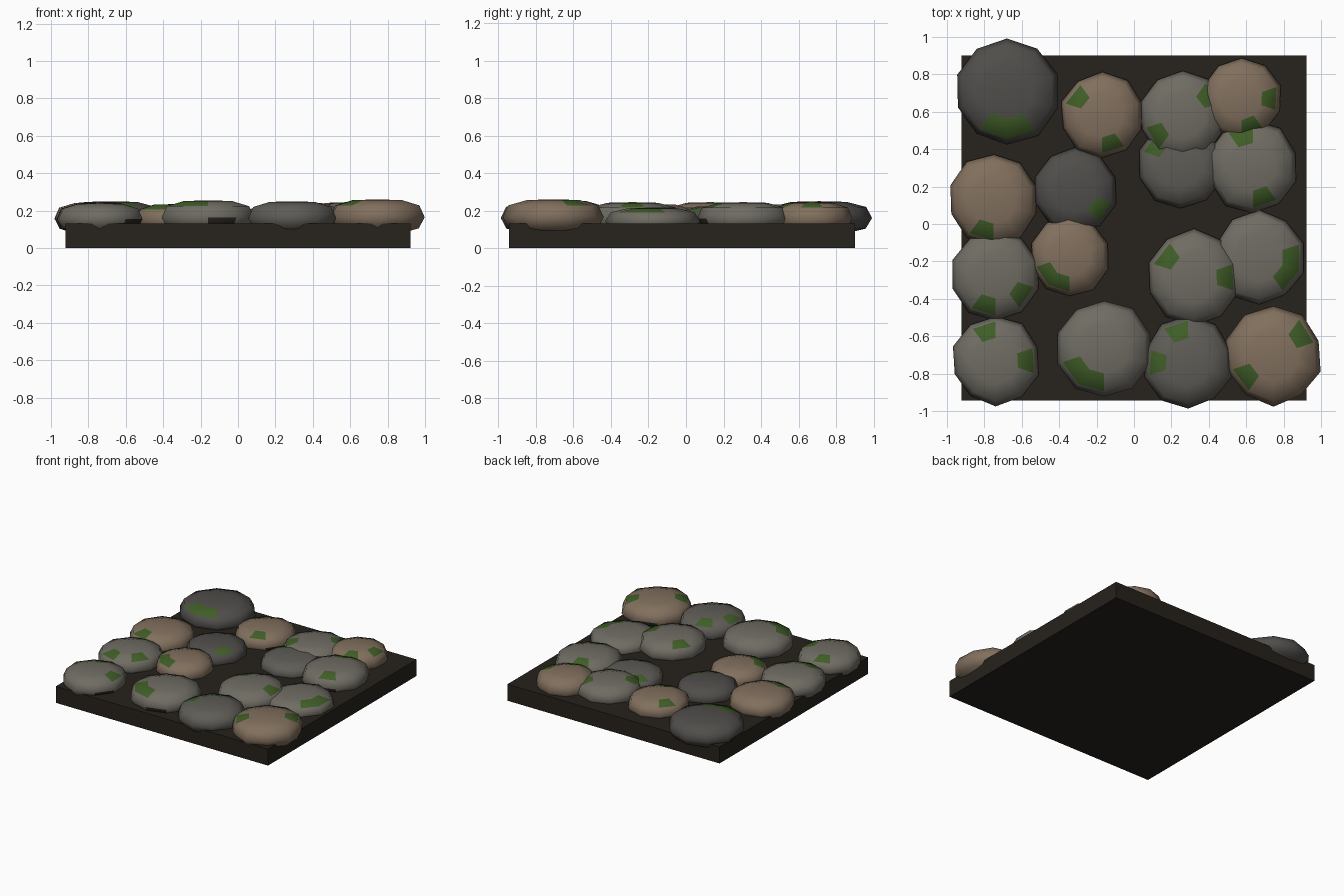
import bpy, bmesh, math, random

if "Cube" in bpy.data.objects:
    bpy.data.objects.remove(bpy.data.objects["Cube"])

random.seed(4)


def material(name, rgb):
    m = bpy.data.materials.new(name)
    m.diffuse_color = (*rgb, 1)
    m.use_nodes = True
    m.node_tree.nodes["Principled BSDF"].inputs["Base Color"].default_value = m.diffuse_color
    return m


MATS = {
    "tan": material("tan stone", (0.22, 0.16, 0.11)),
    "grey": material("grey stone", (0.16, 0.15, 0.125)),
    "slate": material("slate stone", (0.115, 0.108, 0.095)),
    "dark": material("dark stone", (0.08, 0.076, 0.07)),
}
MOSS = material("moss", (0.05, 0.11, 0.02))
DIRT = material("dirt", (0.02, 0.016, 0.012))

# earth slab
bpy.ops.mesh.primitive_cube_add(size=1, location=(0, -0.022, 0.065))
slab = bpy.context.object
slab.name = "earth_slab"
slab.scale = (1.845, 1.845, 0.13)
slab.data.materials.append(DIRT)

SEGS, LOW = 10, 0.07
# cross-section of a flattened stone: (radius factor, height factor)
PROFILE = [(0.5, -0.92), (0.88, -0.62), (1, 0), (0.89, 0.66), (0.52, 0.96)]


def cobble(name, colour, x, y, r, top):
    """Ten-sided flattened cobble, slightly deeper than wide, with moss patches."""
    cz, h = (top + LOW) / 2, (top - LOW) / 2
    outline = []
    for k in range(SEGS):
        a = math.pi / 2 + k * math.tau / SEGS
        w = r * random.uniform(0.99, 1.05)
        outline.append((w * math.cos(a), w * math.sin(a) * 1.02))

    bm = bmesh.new()
    rings = [[bm.verts.new((x + s * px, y + s * py, cz + h * z)) for px, py in outline]
             for s, z in PROFILE]
    bottom = bm.verts.new((x, y, LOW))
    cap = bm.verts.new((x, y, top))
    shoulder, skirt = [], []
    for k in range(SEGS):
        n = (k + 1) % SEGS
        bands = [bm.faces.new((a[k], a[n], b[n], b[k])) for a, b in zip(rings, rings[1:])]
        shoulder.append(bands[-1])
        skirt.append(bands[1])
        bm.faces.new((rings[-1][k], rings[-1][n], cap))
        bm.faces.new((rings[0][n], rings[0][k], bottom))
    for f in bm.faces:
        f.smooth = True
    # a couple of mossy faces on the shoulder, one dirty face near the ground
    for f in random.sample(shoulder, random.choice((1, 2, 2))):
        f.material_index = 1
    random.choice(skirt).material_index = 2

    me = bpy.data.meshes.new(name)
    bm.to_mesh(me)
    bm.free()
    for m in (MATS[colour], MOSS, DIRT):
        me.materials.append(m)
    bpy.context.collection.objects.link(bpy.data.objects.new(name, me))


# colour, centre x and y, radius, top height
STONES = [
    ("dark", -0.68, 0.71, 0.275, 0.25),
    ("tan", -0.17, 0.58, 0.22, 0.235),
    ("grey", 0.26, 0.58, 0.23, 0.235),
    ("tan", 0.575, 0.67, 0.21, 0.245),
    ("slate", 0.25, 0.32, 0.23, 0.215),
    ("grey", 0.635, 0.305, 0.24, 0.245),
    ("tan", -0.75, 0.13, 0.235, 0.245),
    ("dark", -0.315, 0.18, 0.22, 0.225),
    ("grey", -0.74, -0.27, 0.235, 0.24),
    ("tan", -0.345, -0.17, 0.21, 0.235),
    ("grey", -0.74, -0.73, 0.23, 0.24),
    ("grey", -0.16, -0.665, 0.25, 0.255),
    ("slate", 0.29, -0.74, 0.235, 0.25),
    ("tan", 0.745, -0.705, 0.255, 0.26),
    ("grey", 0.32, -0.285, 0.245, 0.245),
    ("grey", 0.67, -0.18, 0.24, 0.215),
]
for i, s in enumerate(STONES, 1):
    cobble(f"cobble_{i}", *s)
